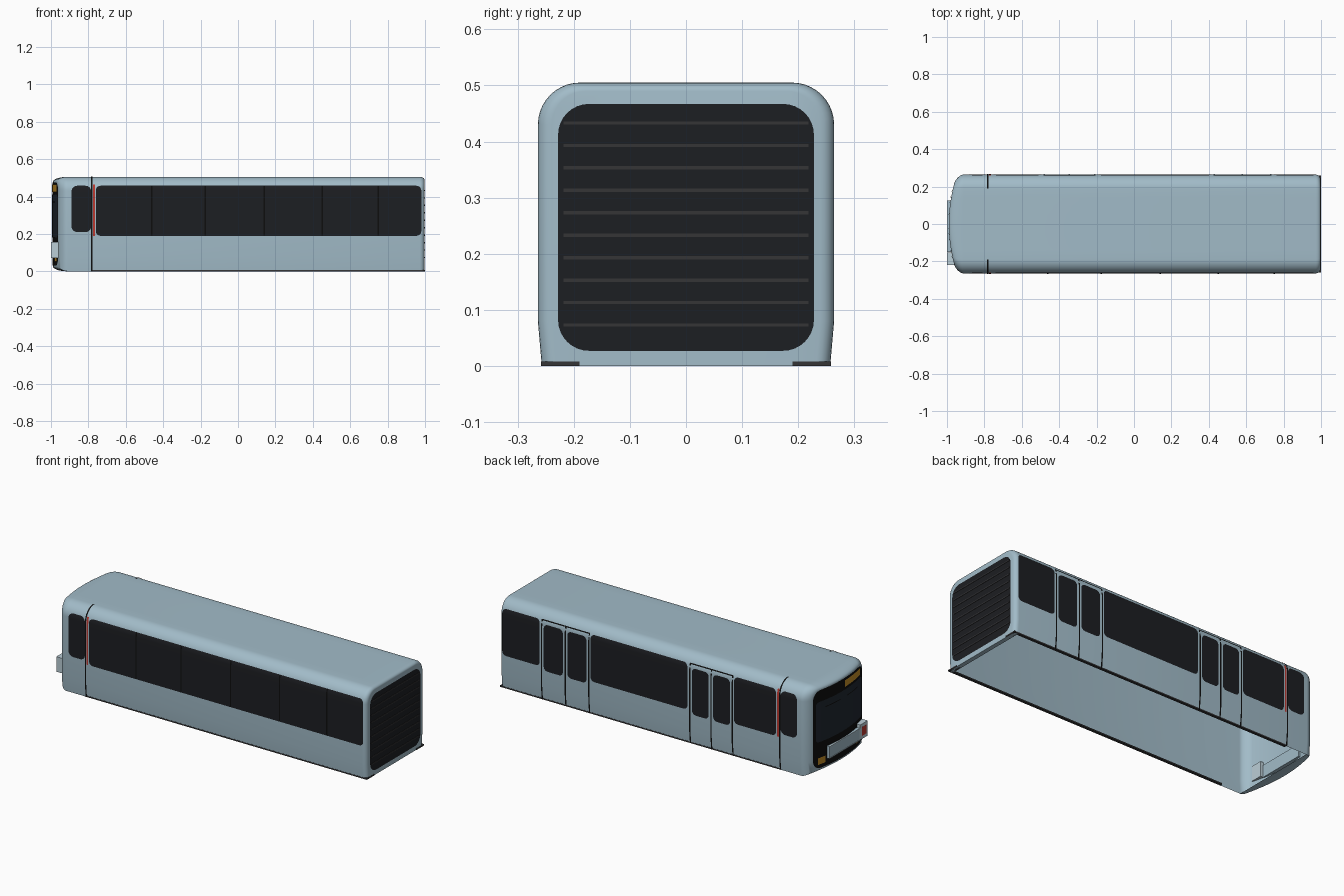
import bpy, bmesh, math
from mathutils import Vector

if "Cube" in bpy.data.objects:
    bpy.data.objects.remove(bpy.data.objects["Cube"])

HW, TOP, R, ZS = 0.264, 0.505, 0.075, 0.43   # half width, roof height, roof radius, shoulder height


def mat(name, c):
    m = bpy.data.materials.new(name)
    m.diffuse_color = (*c, 1)
    m.use_nodes = True
    m.node_tree.nodes["Principled BSDF"].inputs["Base Color"].default_value = m.diffuse_color
    return m


BLUE = mat("paint_blue", (0.36, 0.50, 0.58))
PALE = mat("pale_blue", (0.50, 0.62, 0.68))
BLACK = mat("black_trim", (0.004, 0.004, 0.004))
DARK = mat("dark_glass", (0.012, 0.013, 0.016))
SCREEN = mat("windscreen_glass", (0.014, 0.020, 0.030))
GREY = mat("dark_grey", (0.035, 0.035, 0.037))
RED = mat("red", (0.5, 0.04, 0.03))
AMBER = mat("amber", (0.55, 0.27, 0.02))


def finish(bm, name, m, smooth=True):
    me = bpy.data.meshes.new(name)
    bm.to_mesh(me)
    bm.free()
    me.materials.append(m)
    ob = bpy.data.objects.new(name, me)
    bpy.context.collection.objects.link(ob)
    if smooth:
        bpy.ops.object.select_all(action='DESELECT')
        bpy.context.view_layer.objects.active = ob
        ob.select_set(True)
        bpy.ops.object.shade_smooth_by_angle(angle=math.radians(35))
    return ob


def box(name, x, y, z, m):
    bm = bmesh.new()
    bmesh.ops.create_cube(bm, size=1)
    for v in bm.verts:
        v.co = [(a + b) / 2 + c * (b - a) for (a, b), c in zip((x, y, z), v.co)]
    return finish(bm, name, m, False)


def bulge(y):
    return 0.03 * (y / 0.22) ** 2 - 0.03


# surface mappings used to lay panels onto the body
def side(s, off):
    def f(u, z):
        if z <= ZS:
            w = HW - 0.007 * max(0, 1 - z / 0.08)
            return (u, s * (w + off), z)
        a = math.asin(min(1, (z - ZS) / R))
        return (u, s * (HW - R + (R + off) * math.cos(a)), ZS + (R + off) * math.sin(a))
    return f


def front(off):
    return lambda u, z: (-0.96 + bulge(u) - off, u, z)


def rear(off):
    return lambda u, z: (0.997 + off, u, z)


def patch(name, u0, u1, v0, v1, r, fn, m, nu=2, ease=False):
    """Rounded rectangle in (u, v) wrapped on a surface."""
    rows = []
    if r > 0:
        arc = [i * math.pi / 16 for i in range(9)]
        rows += [(v0 + r - r * math.cos(a), r - r * math.sin(a)) for a in arc]
        rows += [(v0 + r + (v1 - v0 - 2 * r) * i / 8, 0) for i in range(1, 8)]
        rows += [(v1 - r + r * math.sin(a), r - r * math.cos(a)) for a in arc]
    else:
        n = 40 if ease else 12
        for i in range(n + 1):
            t = math.sin(i / n * math.pi / 2) if ease else i / n
            rows.append((v0 + (v1 - v0) * t, 0))
    bm = bmesh.new()
    g = [[bm.verts.new(fn(u0 + e + (u1 - u0 - 2 * e) * i / nu, v)) for i in range(nu + 1)]
         for v, e in rows]
    for a, b in zip(g, g[1:]):
        for i in range(nu):
            bm.faces.new((a[i], a[i + 1], b[i + 1], b[i]))
    bm.normal_update()
    f = bm.faces[len(bm.faces) // 2] if not bm.faces.ensure_lookup_table() else None
    c = f.calc_center_median()
    out = Vector((c.x, 0, 0)) if abs(c.x) > 0.94 and abs(f.normal.x) > 0.5 else Vector((0, c.y, 0))
    if f.normal.dot(out) < 0:
        bmesh.ops.reverse_faces(bm, faces=bm.faces[:])
    return finish(bm, name, m)


# body shell: lofted arch sections, open underneath
NB = 10


def ring(d, rise):
    hw, top, r = HW - d, TOP - 0.6 * d, R - 0.6 * d
    half = [(hw - 0.007, rise), (hw, 0.08)]
    half += [(hw - r + r * math.cos(a), top - r + r * math.sin(a))
             for a in [i * math.pi / 20 for i in range(11)]]
    e = hw - r
    mid = [(e - 2 * e * i / 8, top) for i in range(1, 8)]
    pts = half + mid + [(-y, z) for y, z in reversed(half)]
    b = hw - 0.007
    return pts + [(-b + 2 * b * i / NB, rise) for i in range(1, NB)]


sections = []
for s in (0, 0.25, 0.5, 0.75):                      # curved front face
    sections.append([(-0.96 + bulge(y * s), y * s, 0.25 + (z - 0.25) * s) for y, z in ring(0.045, 0.027)])
for i in range(8, -1, -1):                          # front edge rounding
    a = i / 8 * math.pi / 2
    d, w = 0.045 * (1 - math.cos(a)), math.sin(a)
    sections.append([(-0.91 - 0.05 * w + w * bulge(y), y, z) for y, z in ring(d, 0.6 * d)])
span = len(sections) - 1
for i in range(6):                                  # rear edge rounding
    a = i / 5 * math.pi / 2
    sections.append([(0.972 + 0.025 * math.sin(a), y, z) for y, z in ring(0.025 * (1 - math.cos(a)), 0)])

bm = bmesh.new()
loops = [[bm.verts.new(p) for p in s] for s in sections]
n = len(loops[0])
for k, (a, b) in enumerate(zip(loops, loops[1:])):
    for i in range(n):
        if k == span and i >= n - NB:
            continue                                # no floor
        j = (i + 1) % n
        bm.faces.new((a[i], a[j], b[j], b[i]))
bm.faces.new(loops[-1])
bmesh.ops.remove_doubles(bm, verts=bm.verts[:], dist=1e-5)
bmesh.ops.recalc_face_normals(bm, faces=bm.faces[:])
bm.normal_update()
if max(bm.faces, key=lambda f: f.calc_center_median().z).normal.z < 0:
    bmesh.ops.reverse_faces(bm, faces=bm.faces[:])
finish(bm, "body_shell", BLUE)

# parts shared by both sides: cab window, articulation seam, red strip, sill
for s, tag in ((-1, "left"), (1, "right")):
    patch(f"cab_window_{tag}", -0.89, -0.785, 0.21, 0.457, 0.03, side(s, 0.0015), DARK)
    patch(f"body_seam_{tag}", -0.785, -0.777, 0, TOP, 0, side(s, 0.002), BLACK, ease=True)
    patch(f"red_strip_{tag}", -0.775, -0.764, 0.19, 0.462, 0, side(s, 0.002), RED)
    box(f"sill_{tag}", (-0.78, 0.985), sorted((s * 0.244, s * 0.2585)), (0, 0.008), GREY)
    box(f"rear_sill_{tag}", (0.975, 0.999), sorted((s * 0.19, s * 0.2585)), (0, 0.008), GREY)

# left side: long glazing band with dividers
patch("long_window", -0.76, 0.98, 0.19, 0.457, 0.025, side(-1, 0.0015), DARK)
for i, x in enumerate((-0.46, -0.175, 0.14, 0.45, 0.75)):
    patch(f"window_divider_{i}", x - 0.004, x + 0.004, 0.192, 0.455, 0, side(-1, 0.003), BLACK)

# right side: windows between two double doors
for i, (a, b) in enumerate(((-0.757, -0.49), (-0.195, 0.42), (0.742, 0.98))):
    patch(f"side_window_{i}", a, b, 0.19, 0.457, 0.025, side(1, 0.0015), DARK)
for d, xs in enumerate(((-0.48, -0.345, -0.21), (0.43, 0.58, 0.73))):
    for i, x in enumerate(xs):
        patch(f"door_line_{d}_{i}", x - 0.004, x + 0.004, 0, 0.46, 0, side(1, 0.002), BLACK)
    patch(f"door_top_line_{d}", xs[0], xs[2], 0.455, 0.461, 0, side(1, 0.002), BLACK)
    for i in range(2):
        patch(f"door_window_{d}_{i}", xs[i] + 0.015, xs[i + 1] - 0.013, 0.17, 0.437, 0.025,
              side(1, 0.0015), DARK)

# rear grille with louvres
patch("rear_grille", -0.228, 0.228, 0.027, 0.467, 0.055, rear(0.001), DARK)
for i in range(10):
    z = 0.073 + i * 0.04
    box(f"louvre_{i}", (0.996, 1.0), (-0.218, 0.218), (z - 0.003, z + 0.003), GREY)

# front fascia, windscreen, sign, wipers and lamps
patch("front_fascia", -0.222, 0.222, 0.03, 0.476, 0.05, front(0.002), BLACK, 16)
patch("windscreen", -0.212, 0.205, 0.18, 0.41, 0.02, front(0.0035), SCREEN, 16)
patch("route_sign", -0.19, -0.02, 0.425, 0.463, 0, front(0.004), AMBER, 8)
for i, y in enumerate((0.02, -0.16)):
    patch(f"wiper_{i}", y, y + 0.12, 0.368, 0.373, 0, front(0.005), BLACK, 6)
for s in (-1, 1):
    patch(f"front_lamp_{'right' if s > 0 else 'left'}", s * 0.165 - 0.025, s * 0.165 + 0.025,
          0.052, 0.09, 0, front(0.004), AMBER, 4)

# front bumper plate and side marker box
box("bumper_plate", (-0.997, -0.97), (-0.15, 0.125), (0.07, 0.14), BLUE)
for z in (0.07, 0.136):
    box("plate_rim", (-0.999, -0.99), (-0.15, 0.125), (z, z + 0.004), PALE)
for y in (-0.15, 0.121):
    box("plate_rim_end", (-0.999, -0.99), (y, y + 0.004), (0.07, 0.14), PALE)
box("marker_box", (-0.999, -0.955), (-0.22, -0.152), (0.072, 0.158), PALE)
box("marker_panel", (-1.0, -0.99), (-0.206, -0.168), (0.09, 0.14), RED)
